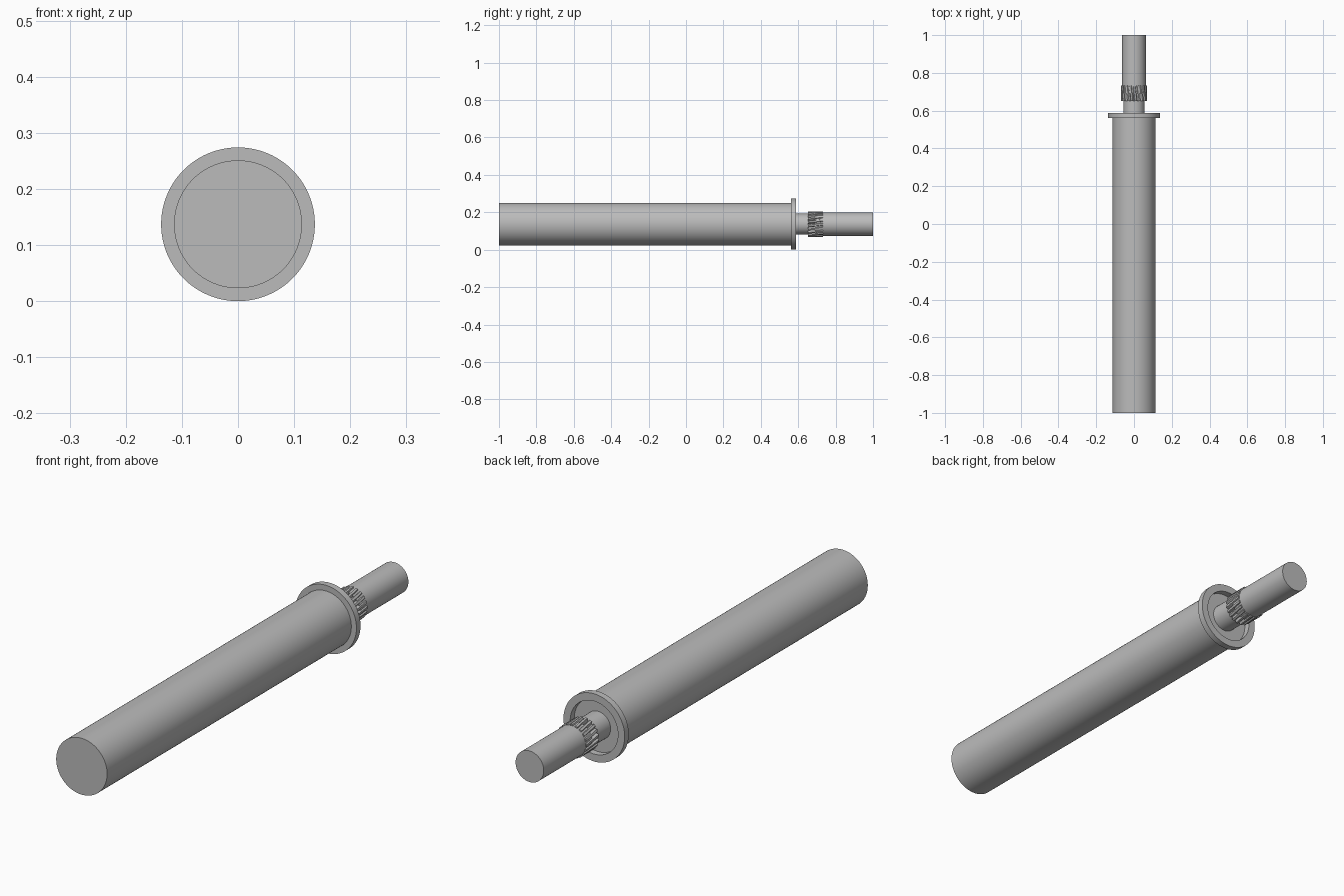
import bpy, bmesh
from math import sin, cos, pi, radians

cube = bpy.data.objects.get("Cube")
if cube:
    bpy.data.objects.remove(cube, do_unlink=True)

CENTRE_Z = 0.137
SIDES = 96

grey = bpy.data.materials.new("plain grey")
grey.use_nodes = True
grey.diffuse_color = (0.5, 0.5, 0.5, 1)
grey.node_tree.nodes["Principled BSDF"].inputs["Base Color"].default_value = (0.5, 0.5, 0.5, 1)


def loft(name, rings):
    """Join equal-length rings of points along y and cap both ends."""
    bm = bmesh.new()
    loops = [[bm.verts.new(p) for p in ring] for ring in rings]
    n = len(loops[0])
    for a, b in zip(loops, loops[1:]):
        for i in range(n):
            j = (i + 1) % n
            bm.faces.new((a[i], a[j], b[j], b[i]))
    bm.faces.new(loops[0])
    bm.faces.new(loops[-1])
    bmesh.ops.recalc_face_normals(bm, faces=bm.faces)
    mesh = bpy.data.meshes.new(name)
    bm.to_mesh(mesh)
    bm.free()
    mesh.materials.append(grey)
    obj = bpy.data.objects.new(name, mesh)
    bpy.context.collection.objects.link(obj)
    bpy.ops.object.select_all(action='DESELECT')
    obj.select_set(True)
    bpy.context.view_layer.objects.active = obj
    bpy.ops.object.shade_smooth_by_angle(angle=radians(25))
    return obj


def point(radius, angle, y):
    return (radius * cos(angle), y, CENTRE_Z + radius * sin(angle))


def turned(name, profile):
    """Turn a (radius, y) profile about the long axis."""
    return loft(name, [[point(r, 2 * pi * i / SIDES, y) for i in range(SIDES)]
                       for r, y in profile])


# Main barrel with its collar, hollowed at the back around the shaft
turned("barrel_and_collar", [
    (0.114, -1.0), (0.114, 0.562), (0.137, 0.562), (0.137, 0.588),
    (0.107, 0.588), (0.107, 0.562)])

# Narrow neck stepping up to the end shaft
turned("shaft", [(0.056, 0.555), (0.056, 0.69), (0.063, 0.69), (0.063, 1.0)])

# Toothed band with slightly twisted V grooves
TEETH = 20
STEPS = ((0.0, 0.057), (0.3, 0.068), (0.7, 0.068))


def toothed_ring(y, twist):
    return [point(r, 2 * pi * (t + f) / TEETH + twist, y)
            for t in range(TEETH) for f, r in STEPS]


loft("toothed_band", [toothed_ring(0.652 + 0.02 * k, 0.04 * k) for k in range(5)])
